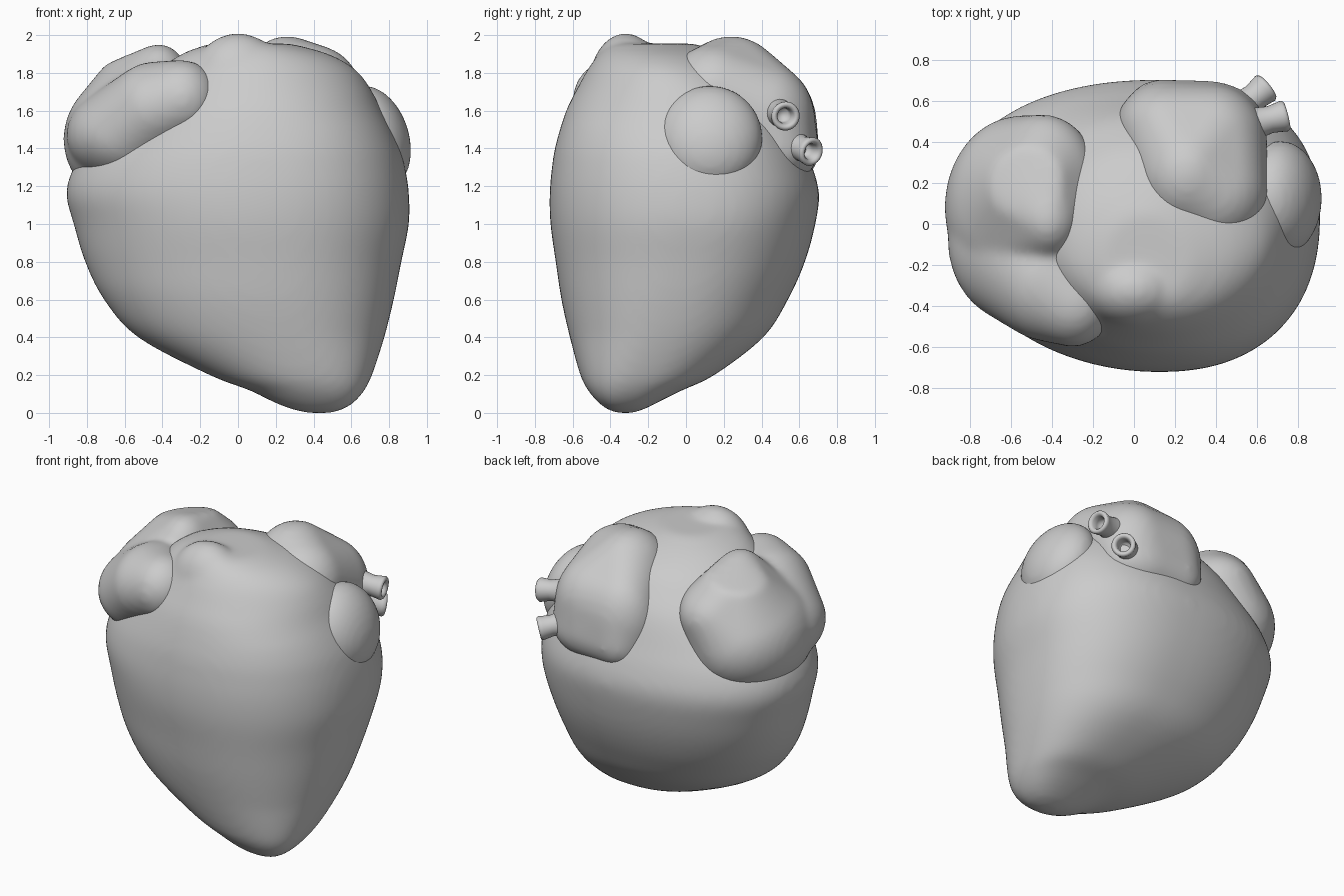
import bpy, bmesh, math
from mathutils import Vector, Matrix, Euler

if "Cube" in bpy.data.objects:
    bpy.data.objects.remove(bpy.data.objects["Cube"])


def finish(name, bm, voxel=0.022, smooth=8):
    """Turn a bmesh into an object, fusing its overlapping lumps into one soft skin."""
    bmesh.ops.recalc_face_normals(bm, faces=bm.faces)
    me = bpy.data.meshes.new(name)
    bm.to_mesh(me)
    bm.free()
    ob = bpy.data.objects.new(name, me)
    bpy.context.collection.objects.link(ob)
    for p in me.polygons:
        p.use_smooth = True
    if voxel:
        r = ob.modifiers.new("fuse", 'REMESH')
        r.mode = 'VOXEL'
        r.voxel_size = voxel
        r.use_smooth_shade = True
        s = ob.modifiers.new("soften", 'SMOOTH')
        s.factor = 0.5
        s.iterations = smooth
    return ob


def lump(bm, centre, radii, rot=(0, 0, 0)):
    m = (Matrix.Translation(centre) @ Euler([math.radians(a) for a in rot]).to_matrix().to_4x4()
         @ Matrix.Diagonal((*radii, 1)))
    bmesh.ops.create_icosphere(bm, subdivisions=4, radius=1, matrix=m)


def hull(bm, lumps, disc=None):
    """Stretch one skin over several ellipsoids and, if given, a flat disc."""
    tmp = bmesh.new()
    for c, r in lumps:
        lump(tmp, c, r)
    if disc:
        bmesh.ops.create_circle(tmp, segments=48, radius=disc[0], matrix=disc[1])
    verts = [bm.verts.new(v.co) for v in tmp.verts]
    tmp.free()
    res = bmesh.ops.convex_hull(bm, input=verts)
    inner = [g for g in res['geom_interior'] if isinstance(g, bmesh.types.BMVert)]
    bmesh.ops.delete(bm, geom=inner, context='VERTS')


def spline(rows, steps=4):
    """Catmull-Rom through the rows so the sections flow smoothly."""
    out = []
    for k in range(len(rows) - 1):
        p0, p1, p2, p3 = (rows[max(0, min(len(rows) - 1, k + d))] for d in (-1, 0, 1, 2))
        for j in range(steps):
            t = j / steps
            out.append([0.5 * (2 * b + (c - a) * t + (2 * a - 5 * b + 4 * c - d) * t * t
                               + (3 * b - a - 3 * c + d) * t ** 3)
                        for a, b, c, d in zip(p0, p1, p2, p3)])
    return out + [rows[-1]]


def loft(bm, rows, n=72):
    """Rows of z, x range, y range, centre; each quadrant is its own superellipse arc."""
    rings = []
    for z, x0, x1, y0, y1, cx, cy in rows:
        ring = []
        right = 2.3 + 0.3 * max(0, 1 - z / 0.4) - 0.4 * max(0, min(1, (z - 1.5) / 0.3))
        for i in range(n):
            a = 2 * math.pi * i / n
            c, s = math.cos(a), math.sin(a)
            e = 2 / (right if c > 0 else 2.2 if s > 0 else 2.0)
            rx = x1 - cx if c > 0 else cx - x0
            ry = y1 - cy if s > 0 else cy - y0
            ring.append(bm.verts.new((cx + math.copysign(abs(c) ** e, c) * rx,
                                      cy + math.copysign(abs(s) ** e, s) * ry, z)))
        rings.append(ring)
    skin(bm, rings)


def skin(bm, rings):
    n = len(rings[0])
    for a, b in zip(rings, rings[1:]):
        for i in range(n):
            j = (i + 1) % n
            bm.faces.new((a[i], a[j], b[j], b[i]))
    bm.faces.new(rings[0][::-1])
    bm.faces.new(rings[-1])


# ventricles: main body from stacked sections
rows = [
    (0.00, 0.36, 0.50, -0.37, -0.28, 0.43, -0.33),
    (0.02, 0.28, 0.56, -0.42, -0.22, 0.43, -0.33),
    (0.06, 0.18, 0.62, -0.47, -0.14, 0.42, -0.32),
    (0.12, 0.06, 0.67, -0.52, -0.02, 0.38, -0.29),
    (0.20, -0.15, 0.71, -0.56, 0.15, 0.32, -0.24),
    (0.40, -0.53, 0.775, -0.615, 0.41, 0.22, -0.13),
    (0.60, -0.71, 0.825, -0.66, 0.54, 0.16, -0.06),
    (0.80, -0.81, 0.865, -0.69, 0.63, 0.14, 0.0),
    (1.00, -0.87, 0.905, -0.718, 0.685, 0.12, 0.04),
    (1.16, -0.91, 0.905, -0.722, 0.705, 0.12, 0.05),
    (1.30, -0.87, 0.885, -0.71, 0.67, 0.12, 0.05),
    (1.42, -0.78, 0.85, -0.69, 0.62, 0.12, 0.04),
    (1.60, -0.62, 0.76, -0.635, 0.54, 0.12, 0.0),
    (1.72, -0.50, 0.70, -0.575, 0.45, 0.12, -0.05),
    (1.82, -0.41, 0.62, -0.52, 0.35, 0.12, -0.10),
    (1.90, -0.30, 0.48, -0.46, 0.20, 0.10, -0.14),
    (1.955, -0.15, 0.28, -0.40, 0.05, 0.06, -0.18),
]
bm = bmesh.new()
loft(bm, spline(rows))
lump(bm, (0.0, -0.32, 1.75), (0.25, 0.19, 0.262))       # outflow bump on the crest
finish("ventricles", bm, smooth=16)

# right atrium: rear chamber with a flat round top, front lobe reaching inwards
bm = bmesh.new()
top = Matrix.Translation((-0.53, 0.20, 1.875)) @ Euler((-0.12, -0.2, 0)).to_matrix().to_4x4()
hull(bm, [((-0.55, 0.08, 1.45), (0.375, 0.45, 0.36)),
          ((-0.44, 0.19, 1.63), (0.27, 0.345, 0.24)),
          ((-0.42, 0.02, 1.72), (0.17, 0.20, 0.235))], (0.18, top))
hull(bm, [((-0.57, -0.08, 1.47), (0.34, 0.40, 0.265)),
          ((-0.44, -0.28, 1.61), (0.25, 0.29, 0.25)),
          ((-0.30, -0.39, 1.66), (0.20, 0.21, 0.21))])
finish("right_atrium", bm, smooth=14)

# left atrium arching over the back
bm = bmesh.new()
hull(bm, [((0.39, 0.15, 1.68), (0.265, 0.265, 0.27)),
          ((0.26, 0.24, 1.71), (0.25, 0.28, 0.285)),
          ((0.16, 0.47, 1.50), (0.25, 0.225, 0.33)),
          ((0.38, 0.40, 1.56), (0.27, 0.28, 0.30)),
          ((0.13, 0.50, 1.39), (0.19, 0.205, 0.19)),
          ((0.34, 0.49, 1.40), (0.30, 0.21, 0.20))])
finish("left_atrium", bm, smooth=10)

# left auricle on the side
bm = bmesh.new()
lump(bm, (0.715, 0.125, 1.455), (0.19, 0.28, 0.285), (0, -18, 0))
finish("left_auricle", bm, smooth=3)


def vein(name, start, end):
    """Hollow tube with a rounded, slightly flared lip, turned around its axis."""
    start, end = Vector(start), Vector(end)
    d = (end - start).length
    profile = [(0.11, 0), (0.078, d * 0.45), (0.066, d * 0.7), (0.074, d - 0.03), (0.077, d - 0.012),
               (0.068, d), (0.054, d), (0.043, d - 0.015), (0.038, d - 0.05), (0.036, d - 0.1)]
    frame = Matrix.Translation(start) @ (end - start).to_track_quat('Z', 'Y').to_matrix().to_4x4()
    bm = bmesh.new()
    n = 32
    skin(bm, [[bm.verts.new(frame @ Vector((r * math.cos(2 * math.pi * i / n),
                                            r * math.sin(2 * math.pi * i / n), h)))
               for i in range(n)] for r, h in profile])
    finish(name, bm, voxel=None)


# pulmonary veins
vein("upper_vein", (0.47, 0.46, 1.60), (0.745, 0.53, 1.57))
vein("lower_vein", (0.44, 0.50, 1.44), (0.65, 0.67, 1.38))
